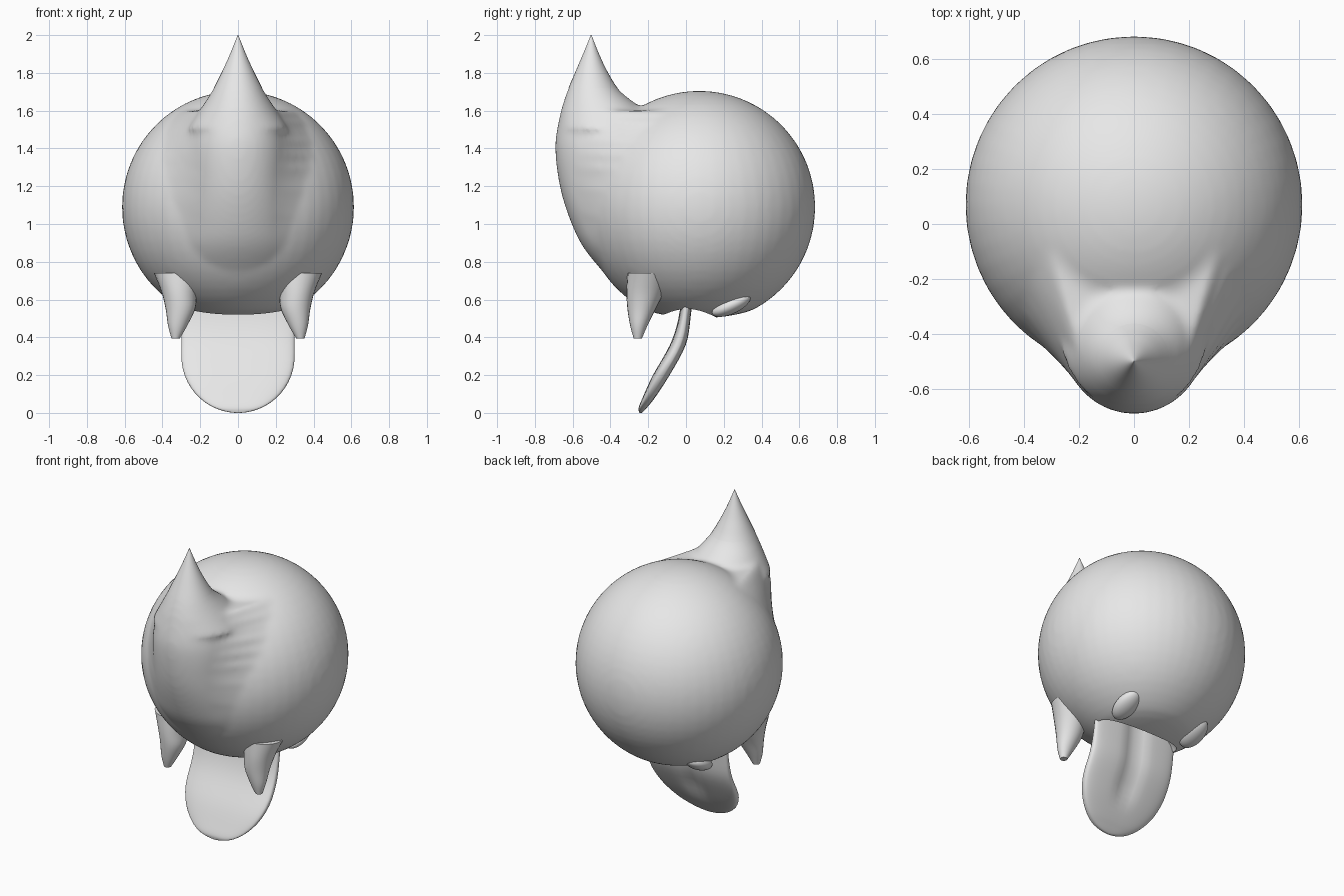
import bpy, bmesh, math
from mathutils import Matrix, Vector

if "Cube" in bpy.data.objects:
    bpy.data.objects.remove(bpy.data.objects["Cube"])

grey = bpy.data.materials.new("plain grey")
grey.diffuse_color = (0.8, 0.8, 0.8, 1)
grey.use_nodes = True
grey.node_tree.nodes["Principled BSDF"].inputs["Base Color"].default_value = grey.diffuse_color
R, CY, CZ = 0.615, 0.07, 1.09      # main ball


def spline(rows, n):
    """Smoothly resample rows of numbers (Catmull-Rom)."""
    out = []
    for i in range(len(rows) - 1):
        p = [rows[max(0, min(len(rows) - 1, i + k))] for k in (-1, 0, 1, 2)]
        for s in range(n):
            t = s / n
            out.append([0.5 * (2 * b + (c - a) * t + (2 * a - 5 * b + 4 * c - d) * t * t
                        + (3 * b - a - 3 * c + d) * t ** 3) for a, b, c, d in zip(*p)])
    return out + [list(rows[-1])]


def loft(bm, rings):
    """Skin closed rings of points and cap both ends."""
    vs = [[bm.verts.new(p) for p in r] for r in rings]
    n = len(vs[0])
    faces = [bm.faces.new((a[i], a[(i + 1) % n], b[(i + 1) % n], b[i]))
             for a, b in zip(vs, vs[1:]) for i in range(n)]
    faces += [bm.faces.new(vs[0]), bm.faces.new(vs[-1])]
    bmesh.ops.recalc_face_normals(bm, faces=faces)


def finish(name, bm):
    me = bpy.data.meshes.new(name)
    bm.to_mesh(me)
    bm.free()
    me.materials.append(grey)
    ob = bpy.data.objects.new(name, me)
    bpy.context.collection.objects.link(ob)
    return ob


def select(ob):
    bpy.ops.object.select_all(action='DESELECT')
    ob.select_set(True)
    bpy.context.view_layer.objects.active = ob


def smooth(ob, angle=40):
    select(ob)
    bpy.ops.object.shade_smooth_by_angle(angle=math.radians(angle))


def ellipse(x, y, z, rx, ry, n=32):
    return [(x + rx * math.cos(a), y + ry * math.sin(a), z)
            for a in (2 * math.pi * i / n for i in range(n))]


def blob(bm, loc, scale, rot=Matrix()):
    bmesh.ops.create_uvsphere(bm, u_segments=48, v_segments=32, radius=1,
                              matrix=Matrix.Translation(loc) @ rot @ Matrix.Diagonal((*scale, 1)))


# Body: ball with slightly flattened underside
bm = bmesh.new()
blob(bm, (0, CY, CZ), (R, R, R))
for v in bm.verts:
    if v.co.z < 0.54:
        v.co.z = 0.54 - (0.54 - v.co.z) * 0.6

# Pointed front, each level wraps around the ball and a smaller front circle
nose = [(0.66, -0.36, 0.34), (0.85, -0.525, 0.36), (1.0, -0.605, 0.32), (1.2, -0.668, 0.27),
        (1.42, -0.692, 0.25), (1.6, -0.662, 0.195)]
rings = []
for z, front, r in spline(nose, 6):
    big = math.sqrt(R * R - (z - CZ) ** 2) - 0.01
    ring = []
    for i in range(64):
        a = 2 * math.pi * i / 64
        d = Vector((math.cos(a), math.sin(a)))
        c, rad = max(((CY, big), (front + r, r)), key=lambda k: k[0] * d.y + k[1])
        ring.append((d.x * rad, c + d.y * rad, z))
    rings.append(ring)
loft(bm, rings)

# Horn: (height, front, back, half width)
horn = spline([(1.5, -0.68, -0.15, 0.27), (1.6, -0.662, -0.22, 0.205), (1.7, -0.63, -0.345, 0.14),
               (1.8, -0.588, -0.412, 0.088), (1.9, -0.545, -0.46, 0.042),
               (2.0, -0.504, -0.5, 0.002)], 5)
horn_rings = [ellipse(0, (f + b) / 2, z, w, (b - f) / 2) for z, f, b, w in horn]
loft(bm, horn_rings)
body = finish("body", bm)

# Mouth cutter
bm = bmesh.new()
blob(bm, (0, 0.02, 0.50), (0.30, 0.14, 0.17))
cutter = finish("mouth_cutter", bm)
cutter.hide_render = True

m = body.modifiers.new("merge", 'REMESH')
m.mode, m.voxel_size = 'VOXEL', 0.016
m = body.modifiers.new("soften", 'SMOOTH')
m.factor, m.iterations = 0.5, 12
m = body.modifiers.new("mouth", 'BOOLEAN')
m.operation, m.object, m.solver = 'DIFFERENCE', cutter, 'EXACT'
select(body)
bpy.ops.object.convert(target='MESH')
bpy.data.objects.remove(cutter)
smooth(body)

# Sharp horn tip
bm = bmesh.new()
loft(bm, horn_rings[11:])
smooth(finish("horn_tip", bm))

# Fangs and small rear fins on both sides
fang = spline([(0.74, 0.315, -0.19, 0.13, 0.12), (0.64, 0.31, -0.215, 0.095, 0.10),
               (0.55, 0.305, -0.235, 0.078, 0.075), (0.46, 0.32, -0.25, 0.05, 0.045),
               (0.395, 0.33, -0.255, 0.022, 0.022)], 4)
for side, s in (("left", -1), ("right", 1)):
    bm = bmesh.new()
    loft(bm, [ellipse(s * x, y, z, rx, ry, 24) for z, x, y, rx, ry in fang])
    smooth(finish(side + "_fang", bm))
    bm = bmesh.new()
    blob(bm, (s * 0.26, 0.24, 0.57), (0.07, 0.11, 0.045), Matrix.Rotation(math.radians(25), 4, 'X'))
    smooth(finish(side + "_rear_fin", bm))

# Tongue: (height, front, back), round lower end and a groove down the back
tongue = spline([(0.66, -0.02, 0.04), (0.5, -0.04, 0.025), (0.36, -0.085, 0.0),
                 (0.2, -0.175, -0.085), (0.08, -0.23, -0.165), (0.03, -0.25, -0.205),
                 (0.008, -0.25, -0.225), (0.0, -0.247, -0.235)], 4)
rings = []
for z, f, b in tongue:
    z = max(z, 0.0)
    w = 0.3 if z > 0.3 else math.sqrt(max(0.09 - (0.3 - z) ** 2, 0.0001))
    ring = []
    for i in range(64):
        a = 2 * math.pi * i / 64
        c, s = math.cos(a), math.sin(a)
        x = w * math.copysign(abs(c) ** 0.7, c)
        y = (f + b) / 2 + (b - f) / 2 * math.copysign(abs(s) ** 0.6, s)
        if s > 0 and z > 0.12:
            y -= 0.03 * min(1, (z - 0.12) / 0.12) * math.exp(-(x / 0.06) ** 2)
        ring.append((x, y, z))
    rings.append(ring)
bm = bmesh.new()
loft(bm, rings)
smooth(finish("tongue", bm), 60)
